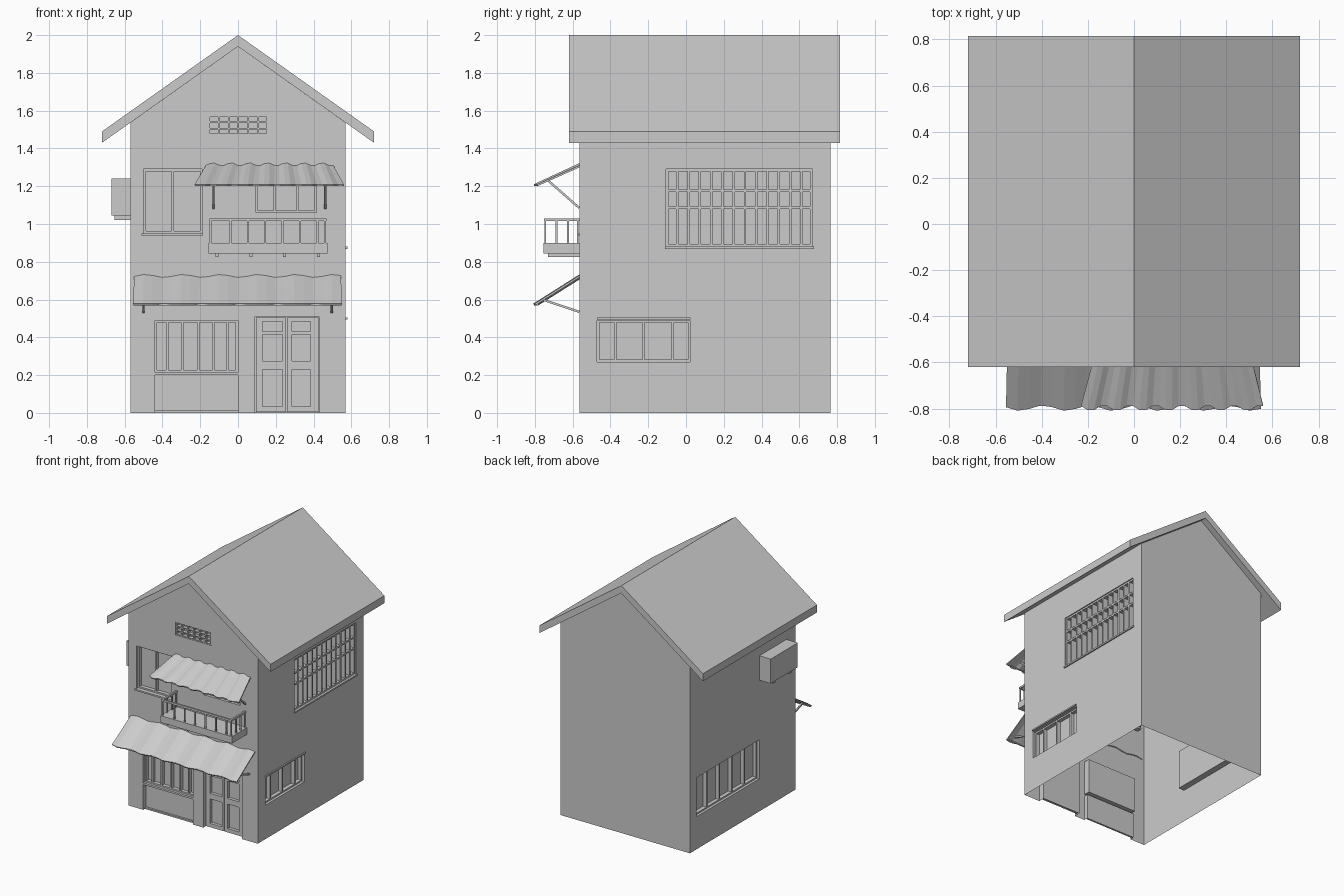
import bpy, bmesh, math
from mathutils import Vector

if "Cube" in bpy.data.objects:
    bpy.data.objects.remove(bpy.data.objects["Cube"])

W, YF, YB = 0.57, -0.565, 0.765      # half width, front wall, back wall


def mesh_object(name, bm):
    bmesh.ops.recalc_face_normals(bm, faces=bm.faces)
    me = bpy.data.meshes.new(name)
    bm.to_mesh(me)
    bm.free()
    ob = bpy.data.objects.new(name, me)
    bpy.context.collection.objects.link(ob)
    return ob


def boxes(name, spans):
    """One object from boxes given as (x0, x1, y0, y1, z0, z1)."""
    bm = bmesh.new()
    for x0, x1, y0, y1, z0, z1 in spans:
        vs = bmesh.ops.create_cube(bm, size=1)["verts"]
        bmesh.ops.scale(bm, vec=(abs(x1 - x0), abs(y1 - y0), abs(z1 - z0)), verts=vs)
        bmesh.ops.translate(bm, vec=((x0 + x1) / 2, (y0 + y1) / 2, (z0 + z1) / 2), verts=vs)
    return mesh_object(name, bm)


def extrude_profile(name, pts, y0, y1):
    bm = bmesh.new()
    f = bm.faces.new([bm.verts.new((x, y0, z)) for x, z in pts])
    out = bmesh.ops.extrude_face_region(bm, geom=[f])["geom"]
    bmesh.ops.translate(bm, vec=(0, y1 - y0, 0),
                        verts=[g for g in out if isinstance(g, bmesh.types.BMVert)])
    return mesh_object(name, bm)


def on_wall(side, u0, u1, d0, d1, z0, z1):
    """Box on a wall: u runs along the wall, d is the depth inwards."""
    if side == "front":
        return (u0, u1, YF + d0, YF + d1, z0, z1)
    s = 1 if side == "right" else -1
    return (s * (W - d0), s * (W - d1), u0, u1, z0, z1)


def window(name, side, u0, u1, z0, z1, bars=(), rails=(), depth=0.05, t=0.012, d=0.02):
    """Frame and glazing bars set inside a pocket cut in the wall."""
    pockets.append(on_wall(side, u0, u1, -0.05, depth, z0, z1))
    parts = [(u0, u0 + t, z0, z1), (u1 - t, u1, z0, z1),
             (u0 + t, u1 - t, z0, z0 + t), (u0 + t, u1 - t, z1 - t, z1)]
    parts += [(b - t / 2, b + t / 2, z0 + t, z1 - t) for b in bars]
    parts += [(u0 + t, u1 - t, r - t / 2, r + t / 2) for r in rails]
    boxes(name, [on_wall(side, a, b, d, depth, c, e) for a, b, c, e in parts])


def steps(a, b, n):
    return [a + (b - a) * (i + 1) / (n + 1) for i in range(n)]


pockets = []

# Windows
window("shop_window", "front", -0.44, 0, 0.215, 0.49, (-0.375, -0.295, -0.21, -0.13, -0.055))
window("bedroom_window", "front", -0.5, -0.19, 0.95, 1.29, (-0.345,))
window("balcony_window", "front", 0.095, 0.415, 1.06, 1.29, (0.195, 0.315))
window("gable_vent", "front", -0.155, 0.16, 1.47, 1.575, steps(-0.155, 0.16, 5),
       (1.505, 1.54), depth=0.03, t=0.008, d=0.004)
window("barred_window", "right", -0.105, 0.67, 0.88, 1.29, steps(-0.105, 0.67, 12),
       (1.085, 1.175), t=0.013, d=0.008)
window("right_low_window", "right", -0.47, 0.022, 0.27, 0.49, (-0.375, -0.225, -0.07))
window("left_low_window", "left", -0.11, 0.68, 0.26, 0.57, steps(-0.11, 0.68, 4))
pockets += [on_wall("front", -0.44, 0, -0.05, 0.035, -0.05, 0.2),
            on_wall("front", 0.09, 0.43, -0.05, 0.05, -0.05, 0.51)]
boxes("window_sills", [on_wall("front", -0.51, -0.185, -0.012, 0.04, 0.938, 0.95),
                       on_wall("right", -0.11, 0.677, -0.01, 0.04, 0.868, 0.88),
                       on_wall("right", -0.472, 0.025, -0.01, 0.02, 0.495, 0.506)])

# House shell with pockets for the openings and an open underside
body = extrude_profile("house_walls", [(-W, 0), (W, 0), (W, 1.536), (0, 1.94), (-W, 1.536)], YF, YB)
for i, p in enumerate(pockets):
    cutter = boxes("cutter", [p])
    cutter.hide_render = True
    mod = body.modifiers.new("cut", "BOOLEAN")
    mod.object, mod.operation, mod.solver = cutter, "DIFFERENCE", "EXACT"
    bpy.context.view_layer.objects.active = body
    bpy.ops.object.modifier_apply(modifier=mod.name)
    bpy.data.objects.remove(cutter)
bm = bmesh.new()
bm.from_mesh(body.data)
bmesh.ops.delete(bm, geom=[f for f in bm.faces if all(abs(v.co.z) < 1e-4 for v in f.verts)],
                 context="FACES")
bm.to_mesh(body.data)
bm.free()

# Roof
extrude_profile("roof", [(-0.72, 1.43), (0, 1.94), (0.72, 1.43), (0.72, 1.49), (0, 2), (-0.72, 1.49)],
                -0.62, 0.815)

# Shop front base and double door with framed panels
boxes("shop_base", [on_wall("front", -0.44, 0, 0.02, 0.035, 0, 0.012)])
door = []
for a, b, c, e in ((0.095, 0.13, 0.285, 0.255), (0.26, 0.285, 0.385, 0.425)):
    bands = [(0.005, 0.035), (0.23, 0.275), (0.415, 0.43), (0.485, 0.505)]
    if c == 0.285 and a < 0.2:
        c = 0.235
    door += [on_wall("front", a, b, 0.025, 0.05, 0.005, 0.505),
             on_wall("front", c, e, 0.025, 0.05, 0.005, 0.505)]
    door += [on_wall("front", b, c, 0.025, 0.05, z0, z1) for z0, z1 in bands]
boxes("double_door", door)


# Corrugated awnings
def awning(name, top, bottom, zt, zb, waves, phase):
    bm = bmesh.new()
    n = round(waves * 4)
    rows = []
    for i in range(n + 1):
        t = i / n
        w = math.cos(2 * math.pi * (t * waves - phase))
        rows.append((bm.verts.new((top[0] + (top[1] - top[0]) * t, YF, zt + 0.008 * w)),
                     bm.verts.new((bottom[0] + (bottom[1] - bottom[0]) * t, -0.798 - 0.012 * w, zb))))
    for a, b in zip(rows, rows[1:]):
        bm.faces.new((a[0], a[1], b[1], b[0]))
    ob = mesh_object(name, bm)
    if ob.data.polygons[0].normal.z < 0:
        ob.data.flip_normals()
    mod = ob.modifiers.new("thickness", "SOLIDIFY")
    mod.thickness, mod.offset = 0.01, -1


awning("upper_awning", (-0.17, 0.505), (-0.23, 0.56), 1.316, 1.21, 7, 0.38)
awning("lower_awning", (-0.55, 0.545), (-0.555, 0.55), 0.725, 0.578, 5.5, 0.3)


# Awning struts and front bars
def beam(bm, a, b, t):
    a, b = Vector(a), Vector(b)
    vs = bmesh.ops.create_cube(bm, size=1)["verts"]
    bmesh.ops.scale(bm, vec=(t, t, (b - a).length), verts=vs)
    bmesh.ops.rotate(bm, matrix=(b - a).to_track_quat("Z", "Y").to_matrix(), verts=vs)
    bmesh.ops.translate(bm, vec=(a + b) / 2, verts=vs)


for name, xs, ya, za, zw, bar in (("upper_awning_frame", (-0.13, 0.462), -0.73, 1.23, 1.085, (-0.22, 0.55, 1.204)),
                                  ("lower_awning_frame", (-0.5, 0.497), -0.76, 0.6, 0.535, (-0.55, 0.545, 0.572))):
    bm = bmesh.new()
    for x in xs:
        beam(bm, (x, YF, zw), (x, ya, za), 0.012)
    beam(bm, (bar[0], -0.785, bar[2]), (bar[1], -0.785, bar[2]), 0.008)
    mesh_object(name, bm)

# Balcony: floor, joists, railing
boxes("balcony_floor", [(-0.155, 0.475, -0.755, YF, 0.845, 0.9)])
boxes("balcony_joists", [(x - 0.008, x + 0.008, -0.73, YF, 0.825, 0.845)
                         for x in (-0.112, 0.068, 0.247, 0.427)])
rail = [(-0.152, 0.468, -0.752, -0.738, 1.015, 1.03)]
for x in (-0.145, 0.461):
    rail.append((x - 0.007, x + 0.007, -0.738, YF, 1.015, 1.03))
    rail += [(x - 0.005, x + 0.005, y - 0.005, y + 0.005, 0.9, 1.015) for y in (-0.685, -0.625, -0.573)]
rail += [(x - 0.005, x + 0.005, -0.75, -0.74, 0.9, 1.015)
         for x in [-0.145, 0.461] + [-0.04 - 0.092 + 0.092 * i for i in range(1, 7)]]
boxes("balcony_railing", rail)

# Air conditioner on the left wall
boxes("air_conditioner", [(-0.67, -W, -0.45, -0.11, 1.045, 1.24)])
boxes("air_conditioner_bracket", [(-0.655, -W, y - 0.012, y + 0.012, 1.02, 1.045) for y in (-0.38, -0.18)])
